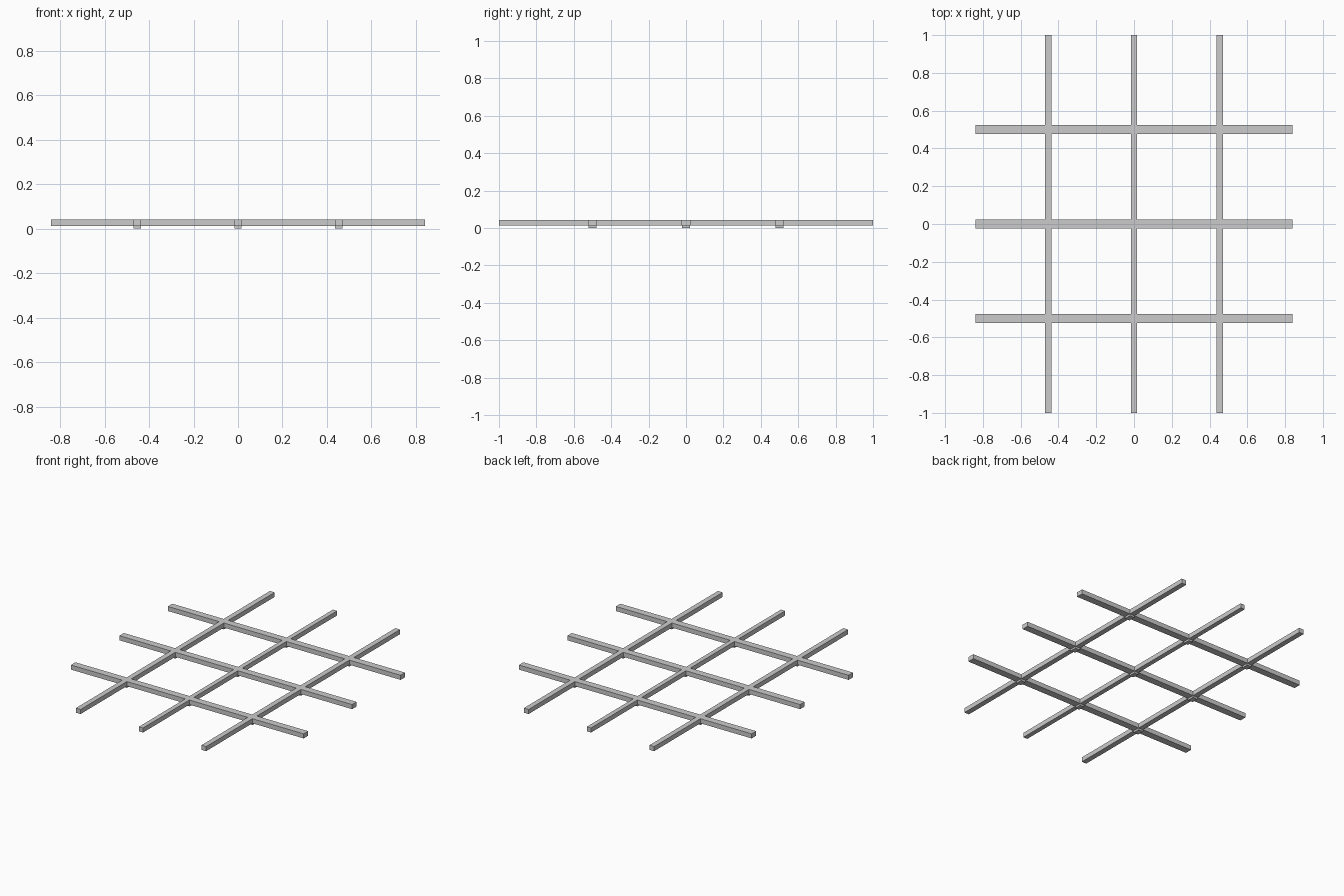
import bpy

if "Cube" in bpy.data.objects:
    bpy.data.objects.remove(bpy.data.objects["Cube"])

TOP, BOTTOM = 0.042, 0.012


def box(name, x, y, z0, z1, sx, sy):
    bpy.ops.mesh.primitive_cube_add(size=1, location=(x, y, (z0 + z1) / 2))
    ob = bpy.context.object
    ob.name = name
    ob.scale = (sx, sy, z1 - z0)
    bpy.ops.object.transform_apply(location=False, rotation=False, scale=True)
    return ob


columns = [(-0.453, 0.034), (0.0, 0.03), (0.453, 0.034)]
rows = [-0.5, 0.0, 0.5]

# long bars running front to back
for i, (x, w) in enumerate(columns):
    box(f"long_bar_{i + 1}", x, 0, BOTTOM, TOP, w, 2.0)

# cross bars running left to right
for i, y in enumerate(rows):
    box(f"cross_bar_{i + 1}", 0, y, BOTTOM, TOP, 1.68, 0.046)

# small pads under every crossing
for i, (x, w) in enumerate(columns):
    for j, y in enumerate(rows):
        box(f"joint_pad_{i + 1}_{j + 1}", x, y, 0, BOTTOM + 0.006, w, 0.044)
